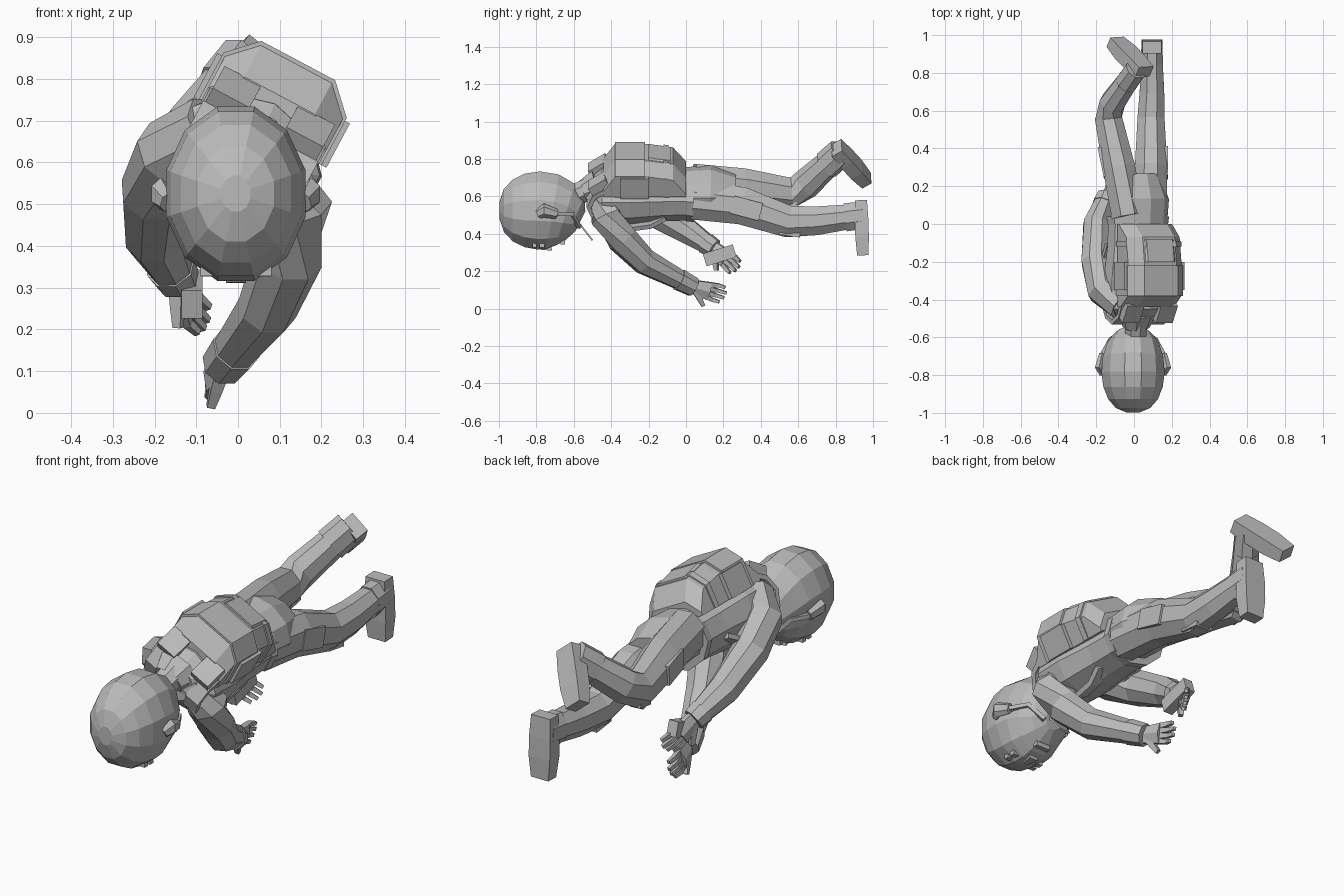
import bpy
import bmesh
import math
from mathutils import Vector

default_cube = bpy.data.objects.get("Cube")
if default_cube:
    bpy.data.objects.remove(default_cube, do_unlink=True)

material = bpy.data.materials.new("plain grey")
material.use_nodes = True
material.diffuse_color = (.5, .5, .5, 1)
shader = material.node_tree.nodes["Principled BSDF"]
shader.inputs["Base Color"].default_value = material.diffuse_color

# The trunk is rolled about its long axis
ROLL = math.radians(28)
SIDE = Vector((math.cos(ROLL), 0, -math.sin(ROLL)))
BACK = Vector((math.sin(ROLL), 0, math.cos(ROLL)))
ACROSS = Vector((1, 0, 0))
ALONG = Vector((0, 1, 0))
UP = Vector((0, 0, 1))
MIRROR = {"left": 1, "right": -1}


def body(across, along, height):
    """Turn a position in the rolled trunk into a point."""
    return Vector((.02, along, .61)) + SIDE * across + BACK * height


def skin(name, rings):
    """Join rings of points into a closed, flat-shaded solid."""
    bm = bmesh.new()
    loops = [[bm.verts.new(point) for point in ring] for ring in rings]
    for first, second in zip(loops, loops[1:]):
        for i in range(len(first)):
            bm.faces.new((first[i - 1], first[i], second[i], second[i - 1]))
    bm.faces.new(loops[0])
    bm.faces.new(loops[-1])
    bmesh.ops.recalc_face_normals(bm, faces=bm.faces)
    mesh = bpy.data.meshes.new(name)
    bm.to_mesh(mesh)
    bm.free()
    mesh.materials.append(material)
    part = bpy.data.objects.new(name, mesh)
    bpy.context.collection.objects.link(part)


def spread_evenly(values, fraction):
    """Read a value from a short list stretched over the whole length."""
    position = fraction * (len(values) - 1)
    low = min(int(position), len(values) - 2)
    return values[low] + (values[low + 1] - values[low]) * (position - low)


def tube(name, joints, widths, flat=1, up=UP, sides=8):
    """Loft a polygon along joints; flat is its height over its width."""
    joints = [Vector(joint) for joint in joints]
    last = len(joints) - 1
    rings = []
    for i, joint in enumerate(joints):
        heading = (joints[min(i + 1, last)] - joints[max(i - 1, 0)]).normalized()
        across = heading.cross(up).normalized()
        height = across.cross(heading) * flat
        radius = spread_evenly(widths, i / last) / math.cos(math.pi / sides)
        angles = [(corner + .5) * math.tau / sides for corner in range(sides)]
        rings.append([joint + (across * math.cos(a) + height * math.sin(a)) * radius for a in angles])
    skin(name, rings)


def block(name, start, end, width, flat=1, up=UP):
    tube(name, (start, end), (width, width), flat, up, sides=4)


# Jacket, hem, hips, collar and neck
jacket_line = [body(0, along, 0) for along in (-.51, -.45, -.3, -.12, .04)]
tube("jacket", jacket_line, (.1, .175, .18, .16, .155), .8, BACK, sides=10)
tube("jacket_hem", (body(0, 0, 0), body(0, .04, 0)), (.16, .165), .8, BACK, sides=10)
tube("hips", (body(0, 0, .02), body(0, .13, .02), body(0, .26, .01)), (.145, .155, .11), .8, BACK, sides=10)
neck_base = Vector((.02, -.47, .66))
neck_top = Vector((0, -.66, .58))
tube("neck", (neck_top, neck_base), (.055, .06))
tube("collar", (neck_base.lerp(neck_top, .4), neck_base), (.07, .1), .75, BACK)


# Backpack made of chamfered prisms along the back
def pack(name, width, tops):
    chamfer = width * .4
    rings = []
    for along, top in tops.items():
        half = [(width, .07), (width, top - chamfer), (width - chamfer, top)]
        outline = half + [(-across, height) for across, height in reversed(half)]
        rings.append([body(across, along, height) for across, height in outline])
    skin(name, rings)


pack("backpack", .16, {-.44: .17, -.38: .255, -.2: .255, -.07: .235, 0: .15})
pack("backpack_flap", .167, {-.38: .265, -.22: .265})
pack("backpack_pocket", .13, {-.2: .265, -.08: .245})
pack("backpack_webbing", .165, {-.12: .25, -.09: .245})

# Harness: each strap loops over the shoulder and back under the arm
for side, sign in MIRROR.items():
    turns = [math.pi * step / 6 for step in range(9)]
    loop = [body(sign * .12, -.3 - .22 * math.sin(a), .13 * math.cos(a)) for a in turns]
    tube(side + "_shoulder_strap", loop, (.012, .012), 3, SIDE, sides=4)
    block(side + "_strap_pad", body(sign * .1, -.51, .09), body(sign * .1, -.42, .15), .05, .5, BACK)
    block(side + "_pouch", body(sign * .16, -.35, .13), body(sign * .16, -.2, .13), .02, 3, BACK)

# Head: rounded skull, dropping towards the jaw, face turned to the ground
HEAD = Vector((-.005, -.78, .525))
skull = []
girths = []
for step in range(9):
    turn = math.pi * (step + .4) / 9
    travel = -math.cos(turn)
    drop = max(travel, 0) ** 2 * .06
    skull.append(HEAD + ALONG * travel * .22 - UP * drop)
    girths.append(.167 * math.sin(turn) ** .8)
tube("head", skull, girths, 1.25, sides=12)


def face_point(across, along, below):
    return HEAD + Vector((across, along, -below))


tube("nose", (face_point(0, 0, .2), face_point(0, .06, .19)), (.012, .024), 1, sides=4)
block("mouth", face_point(-.04, .12, .17), face_point(.04, .12, .17), .012)
block("chin_tab", face_point(0, .21, .07), face_point(0, .28, .16), .03, .15)
for side, sign in MIRROR.items():
    eye = face_point(sign * .06, .01, .185)
    brow = eye - ALONG * .04
    reach = ACROSS * .025
    block(side + "_eye", eye - reach, eye + reach, .013)
    block(side + "_brow", brow - reach, brow + reach, .012)
    ear = face_point(sign * .165, -.01, .02)
    ear_tip = ear + Vector((sign * .015, .03, .02))
    lobe = ear + ALONG * .1
    tube(side + "_ear", (ear, ear_tip, lobe), (.015, .022, .015), 1.5, sides=6)
    temple = face_point(sign * .12, .17, .02)
    jaw = face_point(sign * .06, .21, .09)
    tube(side + "_chin_strap", (lobe, temple, jaw), (.01, .01), sides=4)


# Arms with cuffs, palms, fingers and thumbs
def arm(side, joints, pointing, fanning):
    tube(side + "_sleeve", joints, (.08, .085, .077, .067, .045))
    wrist = Vector(joints[-1])
    forearm = Vector(joints[-2])
    tube(side + "_cuff", (forearm.lerp(wrist, .7), wrist), (.056, .05))
    ahead = Vector(pointing).normalized()
    fan = Vector(fanning)
    fan = (fan - fan.project(ahead)).normalized()
    palm_side = fan.cross(ahead)
    knuckles = wrist + ahead * .09
    tube(side + "_palm", (wrist - ahead * .03, knuckles), (.035, .048), .5, palm_side, sides=6)
    for finger, length in zip(("little", "ring", "middle", "index"), (.065, .085, .09, .075)):
        place = ("little", "ring", "middle", "index").index(finger) - 1.5
        root = knuckles + fan * place * .024
        bend = root + ahead * length / 2 + fan * place * .004
        tip = bend + ahead * length / 2 - palm_side * .015
        tube(side + "_" + finger + "_finger", (root, bend, tip), (.012, .008), 1, palm_side, sides=4)
    thumb_tip = wrist + ahead * .08 - fan * .085
    thumb_bend = wrist.lerp(thumb_tip, .6)
    tube(side + "_thumb", (wrist, thumb_bend, thumb_tip), (.018, .01), 1, palm_side, sides=4)


arm("left", [(.07, -.45, .61), (.135, -.42, .49), (.12, -.34, .37), (.07, -.22, .25), (-.035, .04, .115)],
    pointing=(-.25, 1, -.25), fanning=(.2, 0, 1))
arm("right", [(-.06, -.43, .68), (-.16, -.35, .62), (-.2, -.2, .53), (-.2, 0, .42), (-.145, .15, .32)],
    pointing=(.25, .6, -.5), fanning=(.25, .5, .7))
block("right_wrist_plate", (-.11, .1, .26), (-.11, .26, .31), .025, 1.4)


# Legs: one stretched out, one bent at the knee
def leg(side, hip, thigh, knee, calf, ankle):
    hip, thigh, knee, calf, ankle = map(Vector, (hip, thigh, knee, calf, ankle))
    outward = ACROSS * MIRROR[side]
    tube(side + "_trouser", (hip, thigh, knee, calf, ankle), (.088, .085, .072, .065, .052), 1.18)
    pocket = outward * .074
    block(side + "_thigh_pocket", hip.lerp(thigh, .8) + pocket, thigh.lerp(knee, .4) + pocket, .016, 3)
    pad = UP * -.075
    block(side + "_knee_pad", thigh.lerp(knee, .8) + pad, knee.lerp(calf, .4) + pad, .045, .25)
    tube(side + "_boot_shaft", (calf.lerp(ankle, .6), ankle), (.058, .056), 1.3)


leg("left", (.085, .04, .58), (.09, .3, .55), (.09, .55, .465), (.095, .7, .47), (.095, .95, .5))
leg("right", (-.03, .04, .67), (-.08, .3, .65), (-.135, .56, .615), (-.115, .64, .665), (.015, .825, .835))


# Boots, broad at the ball of the foot and thin at the toe
def boot(name, heel, toe, sole_side):
    heel, toe = Vector(heel), Vector(toe)
    steps = [heel.lerp(toe, part / 3) for part in range(4)]
    tube(name, steps, (.05, .056, .056, .046), .65, sole_side, sides=4)


boot("left_boot", (.095, .935, .58), (.095, .945, .285), ALONG)
boot("right_boot", (.055, .805, .86), (-.1, .965, .685), Vector((.13, .18, .17)))
